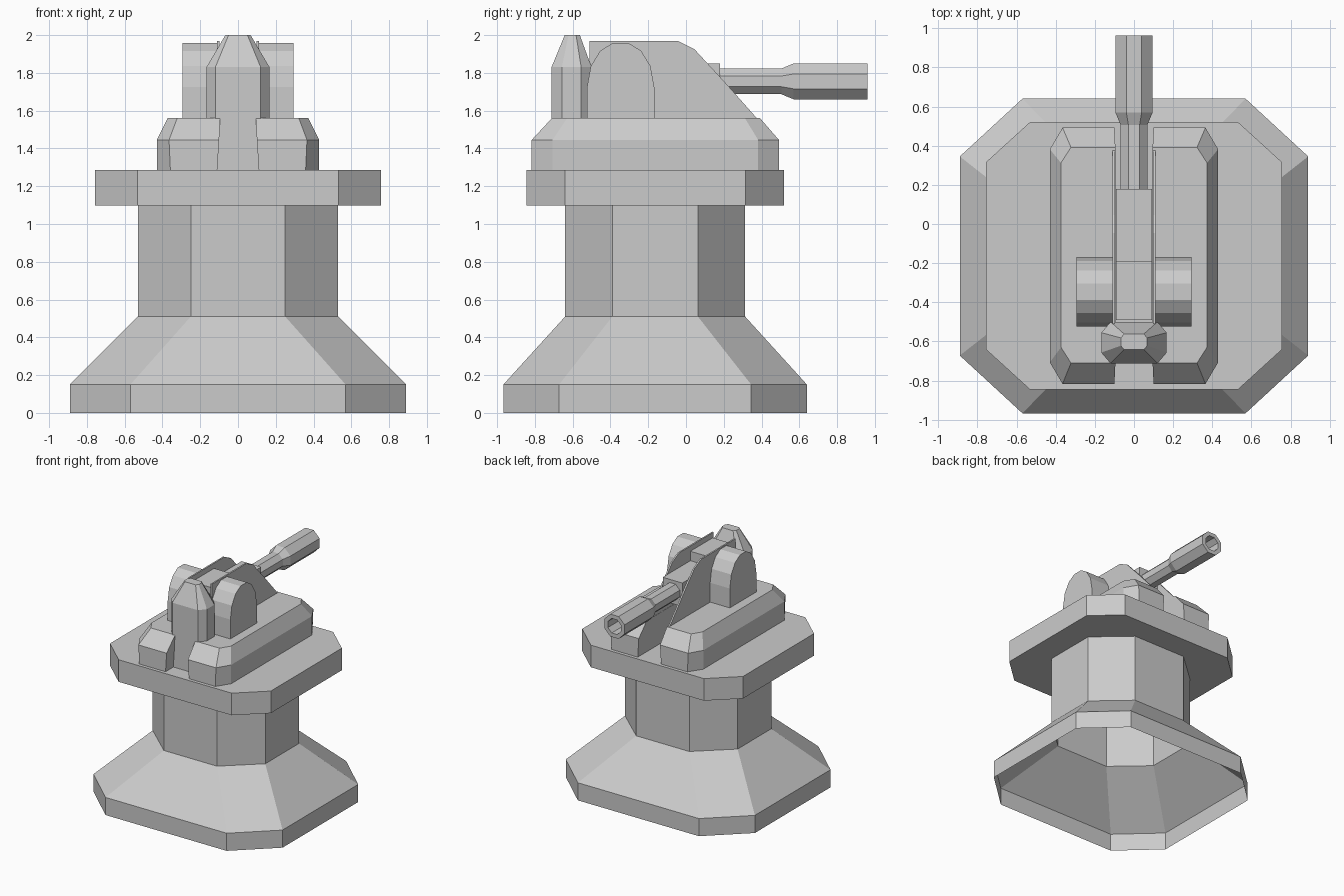
import bpy, bmesh, math

if "Cube" in bpy.data.objects:
    bpy.data.objects.remove(bpy.data.objects["Cube"])


def loft(name, rings, cap_start=True, cap_end=True):
    """Bridge equal-length rings of points into a flat-faced object."""
    bm = bmesh.new()
    vs = [[bm.verts.new(p) for p in r] for r in rings]
    n = len(rings[0])
    for a, b in zip(vs, vs[1:]):
        for i in range(n):
            j = (i + 1) % n
            bm.faces.new((a[i], a[j], b[j], b[i]))
    if cap_start:
        bm.faces.new(vs[0][::-1])
    if cap_end:
        bm.faces.new(vs[-1])
    bmesh.ops.recalc_face_normals(bm, faces=bm.faces)
    me = bpy.data.meshes.new(name)
    bm.to_mesh(me)
    bm.free()
    ob = bpy.data.objects.new(name, me)
    bpy.context.collection.objects.link(ob)
    return ob


def octagon(z, hx, fx, y0, y1, cy):
    """Rectangle with cut corners: half width, half flat, y limits, corner cut in y."""
    return [(-fx, y0, z), (fx, y0, z), (hx, y0 + cy, z), (hx, y1 - cy, z),
            (fx, y1, z), (-fx, y1, z), (-hx, y1 - cy, z), (-hx, y0 + cy, z)]


def half_block(z, xi, xf, xo, y0, y1, cy):
    """Block outline with only its outer corners cut."""
    return [(xi, y0, z), (xf, y0, z), (xo, y0 + cy, z),
            (xo, y1 - cy, z), (xf, y1, z), (xi, y1, z)]


def side_profile(name, pts, x0, x1):
    return loft(name, [[(x, y, z) for y, z in pts] for x in (x0, x1)])


def mirror_x(ob):
    m = ob.modifiers.new("mirror", 'MIRROR')
    m.use_axis = (True, False, False)


def tube_ring(y, r, z=1.755):
    """Eight-sided ring with flats facing up; r is the distance to a flat."""
    c = r / math.cos(math.pi / 8)
    return [(c * math.cos(math.pi / 8 + k * math.pi / 4), y,
             z + c * math.sin(math.pi / 8 + k * math.pi / 4)) for k in range(8)]


# Hollow flared pedestal and column, open underneath
loft("pedestal", [
    octagon(0, .89, .57, -.967, .64, .295),
    octagon(.15, .89, .57, -.967, .64, .295),
    octagon(.51, .53, .25, -.64, .313, .25),
    octagon(1.10, .53, .25, -.64, .313, .25)], False, False)

# Platform
loft("platform", [octagon(z, .757, .532, -.845, .52, .205) for z in (1.097, 1.285)])

# Side armour blocks with sloped upper edges
mirror_x(loft("armour_block", [
    half_block(1.285, .11, .358, .43, -.817, .492, .11),
    half_block(1.445, .10, .365, .43, -.817, .492, .11),
    half_block(1.56, .095, .322, .373, -.71, .392, .08)]))

# Thin cheek plates either side of the gun
mirror_x(side_profile("cheek_plate", [
    (-.51, 1.54), (.395, 1.54), (.375, 1.56), (.20, 1.757), (.045, 1.925),
    (-.045, 1.97), (-.51, 1.97)], .097, .11))

# Rounded trunnion housings
arch = [(.178, 1.54), (.178, 1.725), (.158, 1.836), (.108, 1.917), (.042, 1.958)]
arch = [(-.346 + y, z) for y, z in arch] + [(-.346 - y, z) for y, z in reversed(arch)]
mirror_x(side_profile("trunnion_housing", arch, .105, .295))

# Breech between the cheek plates
side_profile("breech", [(-.49, 1.65), (.18, 1.65), (.18, 1.85), (-.19, 1.85),
                        (-.19, 1.93), (-.49, 1.93)], -.092, .092)

# Hollow gun barrel with thicker muzzle
loft("barrel", [tube_ring(y, r) for y, r in (
    (.15, .068), (.505, .068), (.57, .095), (.962, .095), (.962, .062), (.72, .062))])

# Sighting post at the front
loft("front_post", [
    octagon(1.285, .167, .12, -.712, -.50, .055),
    octagon(1.83, .167, .12, -.712, -.50, .055),
    octagon(2.0, .067, .05, -.642, -.562, .02)])
